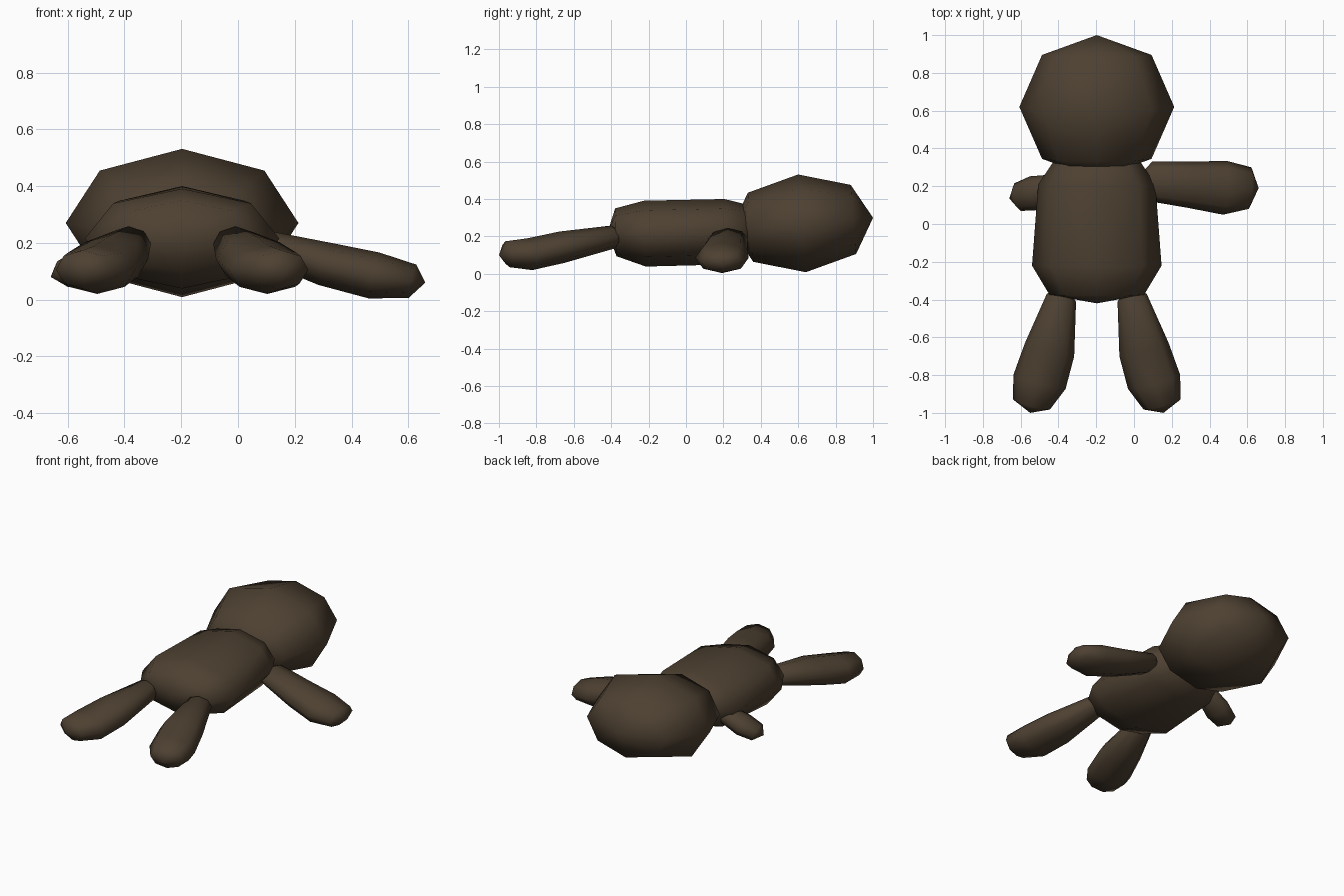
import bpy, bmesh, math
from mathutils import Vector

if "Cube" in bpy.data.objects:
    bpy.data.objects.remove(bpy.data.objects["Cube"])

SIDES = 8
MID = -0.197  # x of the doll's own centre line

brown = bpy.data.materials.new("dark brown")
brown.diffuse_color = (0.075, 0.052, 0.031, 1)
brown.use_nodes = True
brown.node_tree.nodes["Principled BSDF"].inputs["Base Color"].default_value = brown.diffuse_color


def limb(name, start, rings, end):
    """Closed eight-sided pod: start pole, rings (x, y, z, half width, half height), end pole."""
    start, end = Vector(start), Vector(end)
    axis = (end - start).normalized()
    side = axis.cross(Vector((0, 0, 1))).normalized()
    up = side.cross(axis)
    bm = bmesh.new()
    loops = []
    for x, y, z, w, h in rings:
        loop = []
        for i in range(SIDES):
            a = math.tau * i / SIDES
            loop.append(bm.verts.new(Vector((x, y, z)) + side * w * math.cos(a) + up * h * math.sin(a)))
        loops.append(loop)
    first, last = bm.verts.new(start), bm.verts.new(end)
    for i in range(SIDES):
        j = (i + 1) % SIDES
        bm.faces.new((first, loops[0][j], loops[0][i]))
        bm.faces.new((last, loops[-1][i], loops[-1][j]))
        for a, b in zip(loops, loops[1:]):
            bm.faces.new((a[i], a[j], b[j], b[i]))
    bmesh.ops.recalc_face_normals(bm, faces=bm.faces)
    for f in bm.faces:
        f.smooth = True
    mesh = bpy.data.meshes.new(name)
    bm.to_mesh(mesh)
    bm.free()
    mesh.materials.append(brown)
    obj = bpy.data.objects.new(name, mesh)
    bpy.context.collection.objects.link(obj)
    return obj


# Head: flattened sphere lying along y, tilted slightly upward
c, s = 0.62, math.sqrt(0.5)
limb("head", (MID, 0.24, 0.24),
     [(MID, c + 0.275 * k, 0.27 + 0.021 * k, 0.41 * (s if k else 1), 0.262 * (s if k else 1))
      for k in (-1, 0, 1)],
     (MID, 1.0, 0.30))

# Body: long rounded barrel, slightly narrower at the shoulders
limb("body", (MID, -0.42, 0.22),
     [(MID, -0.375, 0.222, 0.25, 0.128),
      (MID, -0.22, 0.215, 0.343, 0.176),
      (MID, 0.21, 0.225, 0.31, 0.175),
      (MID, 0.345, 0.24, 0.22, 0.127)],
     (MID, 0.40, 0.245))

# Legs: mirrored across the doll's centre line
for name, m in (("left_leg", 1), ("right_leg", -1)):
    x = lambda d: MID + m * d
    limb(name, (x(-0.17), -0.33, 0.21),
         [(x(-0.187), -0.39, 0.197, 0.08, 0.062),
          (x(-0.25), -0.665, 0.142, 0.135, 0.085),
          (x(-0.303), -0.835, 0.105, 0.143, 0.086),
          (x(-0.346), -0.955, 0.105, 0.102, 0.07)],
         (x(-0.353), -1.0, 0.1))

# Outstretched right arm
limb("right_arm", (0.0, 0.23, 0.21),
     [(0.09, 0.225, 0.19, 0.105, 0.055),
      (0.3, 0.207, 0.127, 0.123, 0.077),
      (0.48, 0.192, 0.085, 0.143, 0.083),
      (0.615, 0.19, 0.065, 0.11, 0.06)],
     (0.66, 0.19, 0.06))

# Left arm, mostly tucked in beside the body
limb("left_arm", (-0.34, 0.21, 0.22),
     [(-0.40, 0.195, 0.19, 0.07, 0.05),
      (-0.53, 0.163, 0.125, 0.092, 0.062),
      (-0.617, 0.142, 0.09, 0.075, 0.05)],
     (-0.66, 0.135, 0.08))
